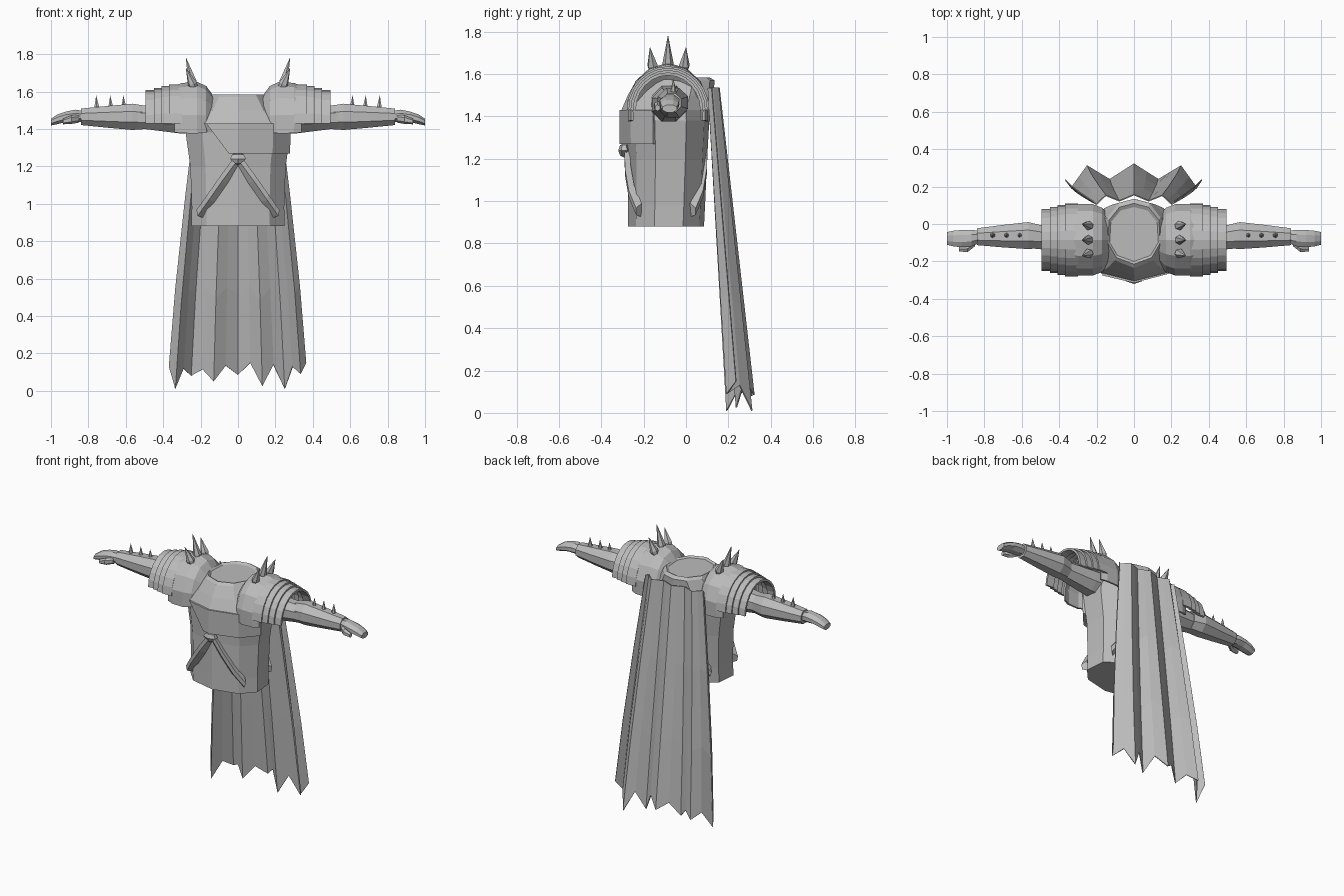
import bpy, bmesh, math
from mathutils import Vector

if "Cube" in bpy.data.objects:
    bpy.data.objects.remove(bpy.data.objects["Cube"])

steel = bpy.data.materials.new("grey")
steel.diffuse_color = (0.5, 0.5, 0.5, 1)
steel.use_nodes = True
steel.node_tree.nodes["Principled BSDF"].inputs["Base Color"].default_value = steel.diffuse_color


def finish(name, bm, mirror=False, thick=0.0):
    bmesh.ops.recalc_face_normals(bm, faces=bm.faces)
    me = bpy.data.meshes.new(name)
    bm.to_mesh(me)
    bm.free()
    me.materials.append(steel)
    ob = bpy.data.objects.new(name, me)
    bpy.context.collection.objects.link(ob)
    if thick:
        m = ob.modifiers.new("thickness", 'SOLIDIFY')
        m.thickness = thick
        m.offset = -1
    if mirror:
        m = ob.modifiers.new("mirror", 'MIRROR')
        m.use_clip = False
        m.use_mirror_merge = False
    return ob


def skin(bm, rows, closed=True, caps=True):
    """Join rows of points with quads."""
    vs = [[bm.verts.new(p) for p in r] for r in rows]
    n = len(vs[0])
    for a, b in zip(vs, vs[1:]):
        for i in range(n if closed else n - 1):
            j = (i + 1) % n
            bm.faces.new((a[i], a[j], b[j], b[i]))
    if closed and caps:
        bm.faces.new(vs[0])
        bm.faces.new(vs[-1])


def build(name, rows, closed=True, mirror=False, thick=0.0, caps=True):
    bm = bmesh.new()
    skin(bm, rows, closed, caps)
    return finish(name, bm, mirror, thick)


def spikes(name, items, sides=6):
    """Cones given as (base, tip, radius)."""
    bm = bmesh.new()
    for base, tip, r in items:
        base, tip = Vector(base), Vector(tip)
        q = (tip - base).to_track_quat('Z', 'Y')
        rows = []
        for c, s in ((base, r * 0.8), (base.lerp(tip, 0.2), r), (tip, r * 0.04)):
            rows.append([c + q @ Vector((s * math.cos(k * math.tau / sides),
                                         s * math.sin(k * math.tau / sides), 0))
                         for k in range(sides)])
        skin(bm, rows)
    return finish(name, bm, True)


# Torso: stacked ten-sided rings (height, half width, front, back)
half = [(0, -1), (0.68, -0.78), (1, -0.3), (0.95, 0.45), (0.55, 0.88), (0, 1)]
outline = half + [(-x, y) for x, y in half[-2:0:-1]]


def body_ring(z, w, f, b):
    c, d = (f + b) / 2, (b - f) / 2
    return [(x * w, c + y * d, z) for x, y in outline]


build("torso", [body_ring(*r) for r in [
    (0.88, 0.25, -0.275, 0.085), (0.98, 0.247, -0.275, 0.09),
    (1.2, 0.255, -0.275, 0.10), (1.38, 0.28, -0.285, 0.11),
    (1.43, 0.27, -0.305, 0.115), (1.5, 0.20, -0.275, 0.13),
    (1.57, 0.15, -0.235, 0.135), (1.585, 0.14, -0.215, 0.11),
    (1.575, 0.13, -0.2, 0.09)]])

# Lopsided breast plate wrapping around one side
low = [(-0.05, -0.3), (0, -0.313), (0.185, -0.26), (0.278, -0.155)]
top = [(-0.17, -0.275), (0, -0.315), (0.19, -0.265), (0.283, -0.155)]
build("breast_plate", [[(x, y, 1.27) for x, y in low],
                       [(x, y, 1.43) for x, y in top]], False, thick=0.03)

# Crossed hip straps, front and back
for name, side in (("front_strap", -1), ("back_strap", 1)):
    rows = []
    for x, z, y in ((0.0, 1.235, 0.19), (0.07, 1.14, 0.187), (0.14, 1.04, 0.17), (0.20, 0.955, 0.135)):
        yc = -0.095 + side * y
        rows.append([(x, yc - side * 0.02, z + 0.035), (x + 0.022, yc + side * 0.006, z + 0.012),
                     (x + 0.016, yc + side * 0.006, z - 0.02), (x - 0.015, yc - side * 0.02, z - 0.03)])
    build(name, rows, mirror=True)

# Clasp: faceted gem where the straps meet
bm = bmesh.new()
bmesh.ops.create_uvsphere(bm, u_segments=6, v_segments=4, radius=1)
for v in bm.verts:
    taper = 0.5 if v.co.z < -0.3 else 1
    v.co = (v.co.x * 0.05 * taper, -0.292 + v.co.y * 0.028, 1.24 + v.co.z * 0.034)
finish("clasp", bm)


# Shoulder armour: arches around the arm axis
def arch(x, ry, rz, a0=0.0, n=12):
    out = []
    for i in range(n + 1):
        a = math.radians(-a0 + (180 + 2 * a0) * i / n)
        out.append((x, -0.085 + ry * math.cos(a), 1.43 + rz * math.sin(a)))
    return out


build("shoulder_dome", [arch(x, ry, rz, 14, 8) for x, ry, rz in [
    (0.13, 0.13, 0.145), (0.17, 0.175, 0.2), (0.22, 0.195, 0.222),
    (0.30, 0.195, 0.216), (0.34, 0.18, 0.2)]], False, True, 0.012)
for i, (x0, x1, ry) in enumerate([(0.30, 0.37, 0.195), (0.36, 0.41, 0.187),
                                  (0.40, 0.45, 0.177), (0.44, 0.495, 0.166)]):
    build(f"shoulder_band_{i + 1}", [arch(x0, ry, ry + 0.012), arch(x1, ry, ry + 0.012)],
          False, True, 0.014)

spikes("shoulder_spikes", [((0.235, y, 1.62), (0.278, y + dy, z), 0.026)
                           for y, dy, z in ((-0.155, -0.015, 1.725), (-0.085, 0, 1.78), (-0.01, 0.01, 1.725))])


# Arms: eight-sided tubes along x (x, centre y, centre z, half y, half z)
def tube(x, y, z, hy, hz, n=8):
    k = 1 / math.cos(math.pi / n)
    return [(x, y + hy * k * math.cos((i + 0.5) * math.tau / n),
             z + hz * k * math.sin((i + 0.5) * math.tau / n)) for i in range(n)]


build("upper_arm", [tube(*r) for r in [
    (0.15, -0.08, 1.46, 0.085, 0.085), (0.3, -0.08, 1.455, 0.08, 0.08),
    (0.5, -0.075, 1.46, 0.06, 0.06), (0.6, -0.07, 1.46, 0.055, 0.055)]], mirror=True)
build("bracer", [tube(*r) for r in [
    (0.49, -0.068, 1.462, 0.06, 0.062), (0.565, -0.062, 1.465, 0.072, 0.07),
    (0.70, -0.065, 1.465, 0.06, 0.058), (0.84, -0.068, 1.465, 0.045, 0.044)]], mirror=True)
build("hand", [tube(*r) for r in [
    (0.83, -0.07, 1.467, 0.034, 0.03), (0.87, -0.075, 1.47, 0.044, 0.033),
    (0.92, -0.078, 1.465, 0.046, 0.028), (0.965, -0.078, 1.452, 0.042, 0.026),
    (1.0, -0.077, 1.437, 0.034, 0.018)]], mirror=True)
build("thumb", [tube(*r, 6) for r in [
    (0.85, -0.105, 1.455, 0.014, 0.018), (0.89, -0.132, 1.45, 0.018, 0.02),
    (0.935, -0.135, 1.44, 0.012, 0.013)]], mirror=True)
spikes("bracer_spikes", [((x, -0.06, 1.505), (x + 0.003, -0.06, 1.578), 0.014)
                         for x in (0.61, 0.68, 0.755)])

# Pleated cape with a ragged hem (hem x, hem y, hem z)
hem = [(-0.37, 0.235, 0.13), (-0.335, 0.19, 0.01), (-0.29, 0.25, 0.12), (-0.25, 0.308, 0.08),
       (-0.19, 0.27, 0.115), (-0.13, 0.235, 0.05), (-0.065, 0.275, 0.135), (0, 0.318, 0.085),
       (0.065, 0.275, 0.15), (0.13, 0.235, 0.025), (0.19, 0.27, 0.14), (0.25, 0.308, 0.01),
       (0.29, 0.25, 0.13), (0.335, 0.19, 0.09), (0.365, 0.235, 0.15)]
rows = []
for t in (0, 0.35, 0.7, 1):
    row = []
    for x, y, z in hem:
        a = Vector((x * 0.6, 0.13 + (y - 0.26) * 0.4, 1.535))
        p = a.lerp(Vector((x, y, z)), t)
        if 0 < t < 1:
            p.x *= 1.03
        row.append(p)
    rows.append(row)
build("cape", rows, False, thick=0.006)
